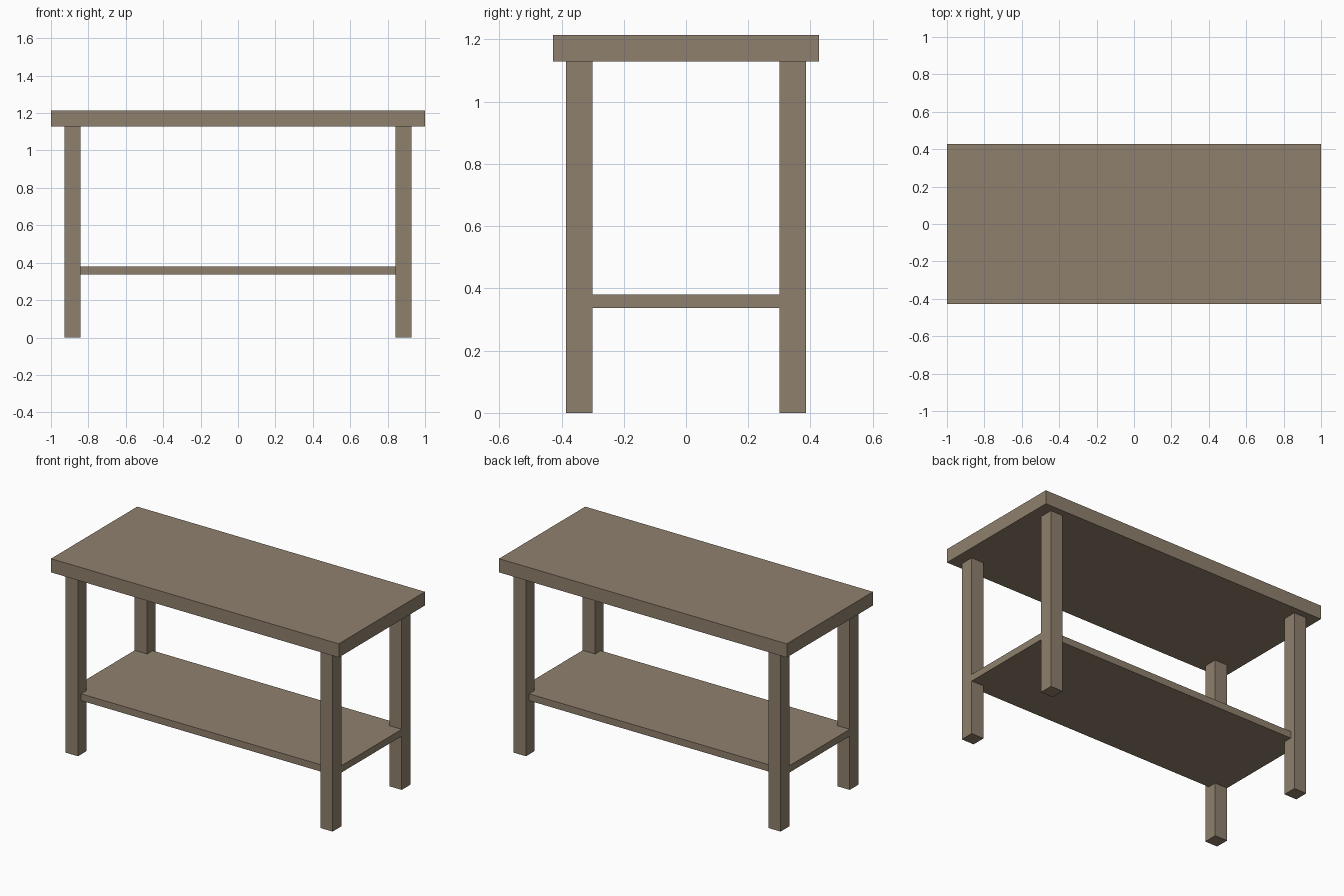
import bpy
import bmesh
from mathutils import Matrix, Vector

cube = bpy.data.objects.get("Cube")
if cube:
    bpy.data.objects.remove(cube, do_unlink=True)

# Single wood colour
wood = bpy.data.materials.new("brown_wood")
wood.use_nodes = True
colour = (0.275, 0.216, 0.153, 1.0)
wood.diffuse_color = colour
wood.node_tree.nodes["Principled BSDF"].inputs["Base Color"].default_value = colour

# Shared dimensions
HEIGHT = 1.215
TOP_THICK = 0.086
UNDERSIDE = HEIGHT - TOP_THICK
LEG = 0.086
LEG_X, LEG_Y = 0.885, 0.343


def box(name, size, centre):
    """Flat-sided board centred at the given point."""
    bm = bmesh.new()
    bmesh.ops.create_cube(bm, size=1, matrix=Matrix.Diagonal(Vector(size)).to_4x4())
    mesh = bpy.data.meshes.new(name)
    bm.to_mesh(mesh)
    bm.free()
    mesh.materials.append(wood)
    obj = bpy.data.objects.new(name, mesh)
    obj.location = centre
    bpy.context.collection.objects.link(obj)
    return obj


# Thick table top
box("table_top", (2.0, 0.856, TOP_THICK), (0, 0, HEIGHT - TOP_THICK / 2))

# Lower shelf, let into the legs
box("lower_shelf", (2 * LEG_X + LEG, 0.71, 0.043), (0, 0, 0.359))

# Four square legs
for side, sx in (("left", 1), ("right", -1)):
    for end, sy in (("front", -1), ("back", 1)):
        box(f"{end}_{side}_leg", (LEG, LEG, UNDERSIDE),
            (sx * LEG_X, sy * LEG_Y, UNDERSIDE / 2))
